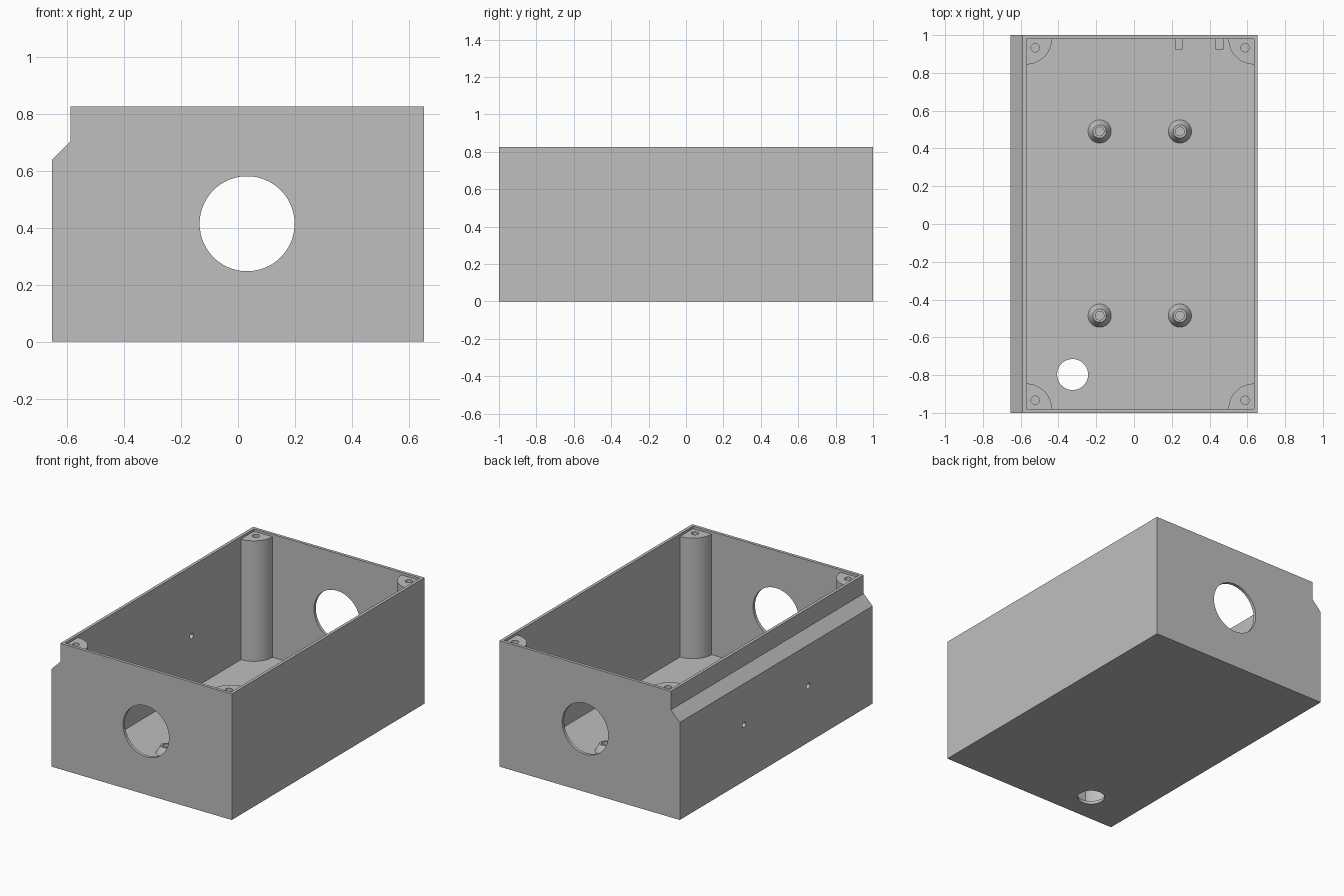
import bpy, bmesh, math
from mathutils import Matrix, Vector

if "Cube" in bpy.data.objects:
    bpy.data.objects.remove(bpy.data.objects["Cube"])

X0, X1, Y1 = -0.57, 0.635, 0.98      # inner cavity limits
FLOOR, RIM, POST_TOP = 0.02, 0.827, 0.811

grey = bpy.data.materials.new("light grey plastic")
grey.diffuse_color = (0.52, 0.52, 0.52, 1)
grey.use_nodes = True
grey.node_tree.nodes["Principled BSDF"].inputs["Base Color"].default_value = grey.diffuse_color


def finish(name, bm):
    bmesh.ops.recalc_face_normals(bm, faces=bm.faces)
    me = bpy.data.meshes.new(name)
    bm.to_mesh(me)
    bm.free()
    me.materials.append(grey)
    ob = bpy.data.objects.new(name, me)
    bpy.context.collection.objects.link(ob)
    return ob


def prism(name, pts, direction):
    """Extrude a closed outline of 3D points."""
    bm = bmesh.new()
    face = bm.faces.new([bm.verts.new(p) for p in pts])
    new = bmesh.ops.extrude_face_region(bm, geom=[face])["geom"]
    verts = [g for g in new if isinstance(g, bmesh.types.BMVert)]
    bmesh.ops.translate(bm, verts=verts, vec=Vector(direction))
    return finish(name, bm)


def box(name, lo, hi):
    pts = [(lo[0], lo[1], lo[2]), (hi[0], lo[1], lo[2]),
           (hi[0], hi[1], lo[2]), (lo[0], hi[1], lo[2])]
    return prism(name, pts, (0, 0, hi[2] - lo[2]))


def cone(name, centre, r1, r2, depth, axis="Z", n=48):
    rot = {"Z": Matrix(), "X": Matrix.Rotation(math.pi / 2, 4, "Y"),
           "Y": Matrix.Rotation(math.pi / 2, 4, "X")}[axis]
    bm = bmesh.new()
    bmesh.ops.create_cone(bm, cap_ends=True, segments=n, radius1=r1, radius2=r2,
                          depth=depth, matrix=Matrix.Translation(centre) @ rot)
    return finish(name, bm)


def cut(ob, *cutters):
    bpy.context.view_layer.objects.active = ob
    for c in cutters:
        c.hide_render = True
        m = ob.modifiers.new("cut", "BOOLEAN")
        m.operation, m.solver, m.object = "DIFFERENCE", "EXACT", c
        bpy.ops.object.modifier_apply(modifier=m.name)
        bpy.data.objects.remove(c)


def smooth(ob):
    bpy.ops.object.select_all(action="DESELECT")
    ob.select_set(True)
    bpy.context.view_layer.objects.active = ob
    bpy.ops.object.shade_smooth_by_angle(angle=math.radians(30))


# enclosure: stepped side profile, hollowed out
profile = [(-0.655, 0), (0.655, 0), (0.655, RIM), (-0.59, RIM),
           (-0.59, 0.705), (-0.655, 0.64)]
body = prism("enclosure_body", [(x, -1, z) for x, z in profile], (0, 2, 0))
cut(body,
    box("cavity", (X0, -Y1, FLOOR), (X1, Y1, 1)),
    cone("end_holes", (0.032, 0, 0.415), 0.167, 0.167, 3, "Y", 96),
    cone("floor_hole", (-0.325, -0.797, 0), 0.082, 0.082, 0.2, "Z", 64),
    *[cone("side_hole", (-0.62, y, 0.37), 0.018, 0.018, 0.2, "X", 32)
      for y in (-0.333, 0.333)])
smooth(body)

# quarter-round corner posts with screw holes
R, E = 0.135, 0.005
for sx, cx in ((1, X0), (-1, X1)):
    for sy, cy in ((1, -Y1), (-1, Y1)):
        arc = [(R * math.cos(a), R * math.sin(a))
               for a in (math.pi / 2 * i / 24 for i in range(25))]
        outline = [(-E, -E), (R, -E)] + arc + [(-E, R)]
        post = prism("corner_post",
                     [(cx + sx * u, cy + sy * v, FLOOR - E) for u, v in outline],
                     (0, 0, POST_TOP - FLOOR + E))
        cut(post, cone("screw_hole", (cx + sx * 0.047, cy + sy * 0.047, POST_TOP),
                       0.022, 0.022, 0.5, "Z", 32))
        smooth(post)

# tapered board standoffs with pilot holes
H = 0.05
for x in (-0.182, 0.243):
    for y in (-0.485, 0.49):
        s = cone("board_standoff", (x, y, FLOOR + H / 2 - 0.001), 0.062, 0.035, H)
        cut(s, cone("pilot_hole", (x, y, FLOOR + H), 0.023, 0.023, 2 * H - 0.006, "Z", 32))
        smooth(s)

# pair of small ribs on the back wall
for x in (0.237, 0.452):
    box("back_wall_rib", (x - 0.021, 0.925, FLOOR - E), (x + 0.021, Y1 + E, 0.25))
